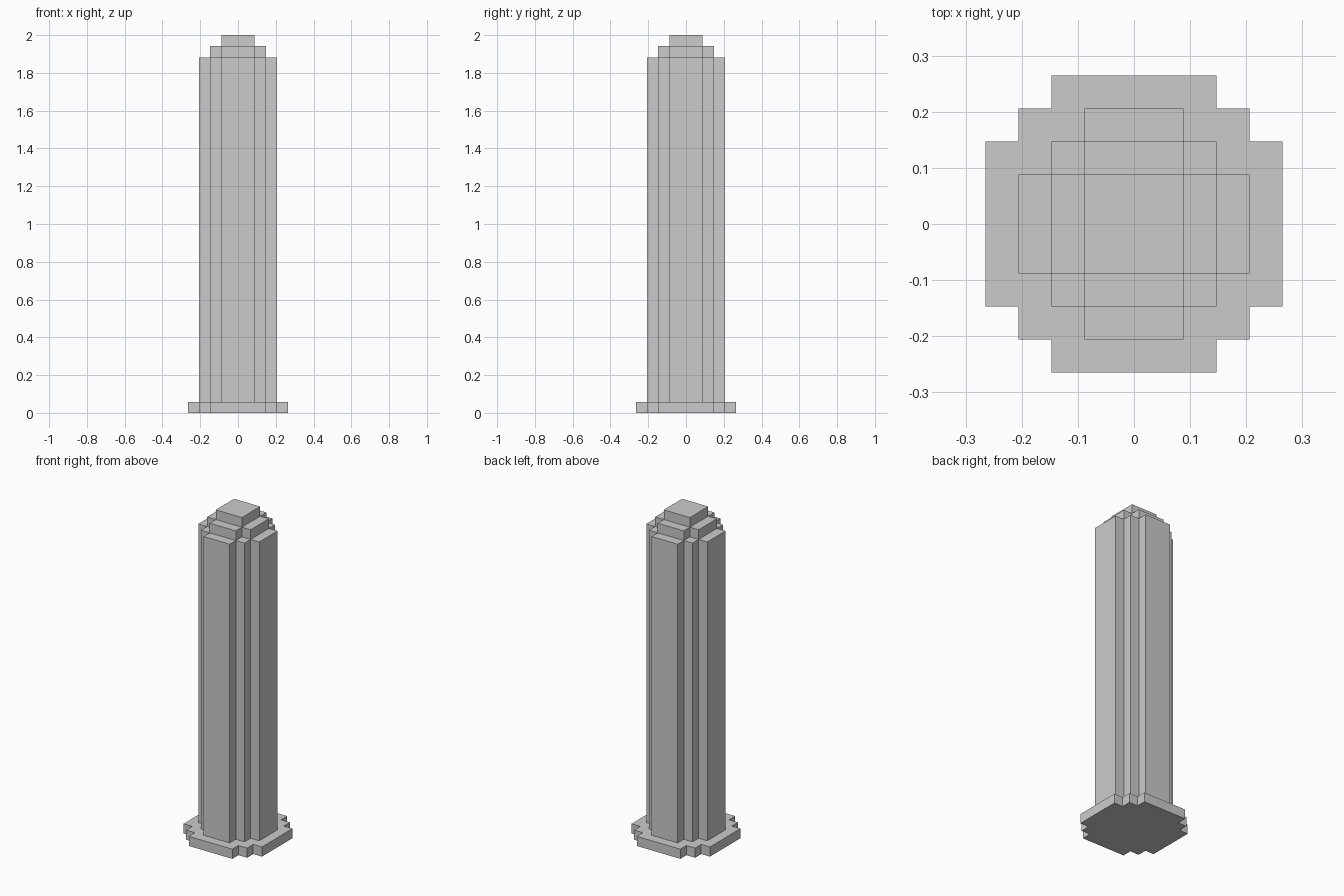
import bpy, bmesh, math

if "Cube" in bpy.data.objects:
    bpy.data.objects.remove(bpy.data.objects["Cube"])

U = 2 / 34          # one block of the stepped pillar
N = 4               # blocks from the centre to the edge

# Tiers: (top height in blocks, half-width in blocks for each row away from the centre)
TIERS = [
    (1,  [4, 4, 4, 3, 2]),   # foot plate
    (32, [3, 3, 2, 1]),      # shaft
    (33, [2, 2, 1]),         # crown step
    (34, [1, 1]),            # cap
]


def height(i, j):
    """Top of the highest tier that covers block column (i, j)."""
    h = 0
    for top, rows in TIERS:
        if abs(j) < len(rows) and abs(i) <= rows[abs(j)]:
            h = top
    return h


def add_face(bm, pts):
    bm.faces.new([bm.verts.new((x * U, y * U, z * U)) for x, y, z in pts])


bm = bmesh.new()
for i in range(-N, N + 1):
    for j in range(-N, N + 1):
        h = height(i, j)
        if not h:
            continue
        a, b, c, d = [(i + dx, j + dy) for dx, dy in
                      ((-.5, -.5), (.5, -.5), (.5, .5), (-.5, .5))]
        # top and underside
        add_face(bm, [(*p, h) for p in (a, b, c, d)])
        add_face(bm, [(*p, 0) for p in (d, c, b, a)])
        # walls down to each lower neighbour, split at the tier heights
        for p, q, ni, nj in ((a, b, i, j - 1), (b, c, i + 1, j),
                             (c, d, i, j + 1), (d, a, i - 1, j)):
            low = height(ni, nj)
            levels = sorted({low, h} | {t for t, _ in TIERS if low < t < h})
            for z0, z1 in zip(levels, levels[1:]):
                add_face(bm, [(*p, z0), (*q, z0), (*q, z1), (*p, z1)])

# weld and merge flat areas into large faces
bmesh.ops.remove_doubles(bm, verts=bm.verts, dist=1e-4)
bmesh.ops.dissolve_limit(bm, angle_limit=math.radians(1),
                         verts=bm.verts, edges=bm.edges)

mesh = bpy.data.meshes.new("stepped_pillar")
bm.to_mesh(mesh)
bm.free()
bpy.context.collection.objects.link(bpy.data.objects.new("stepped_pillar", mesh))
